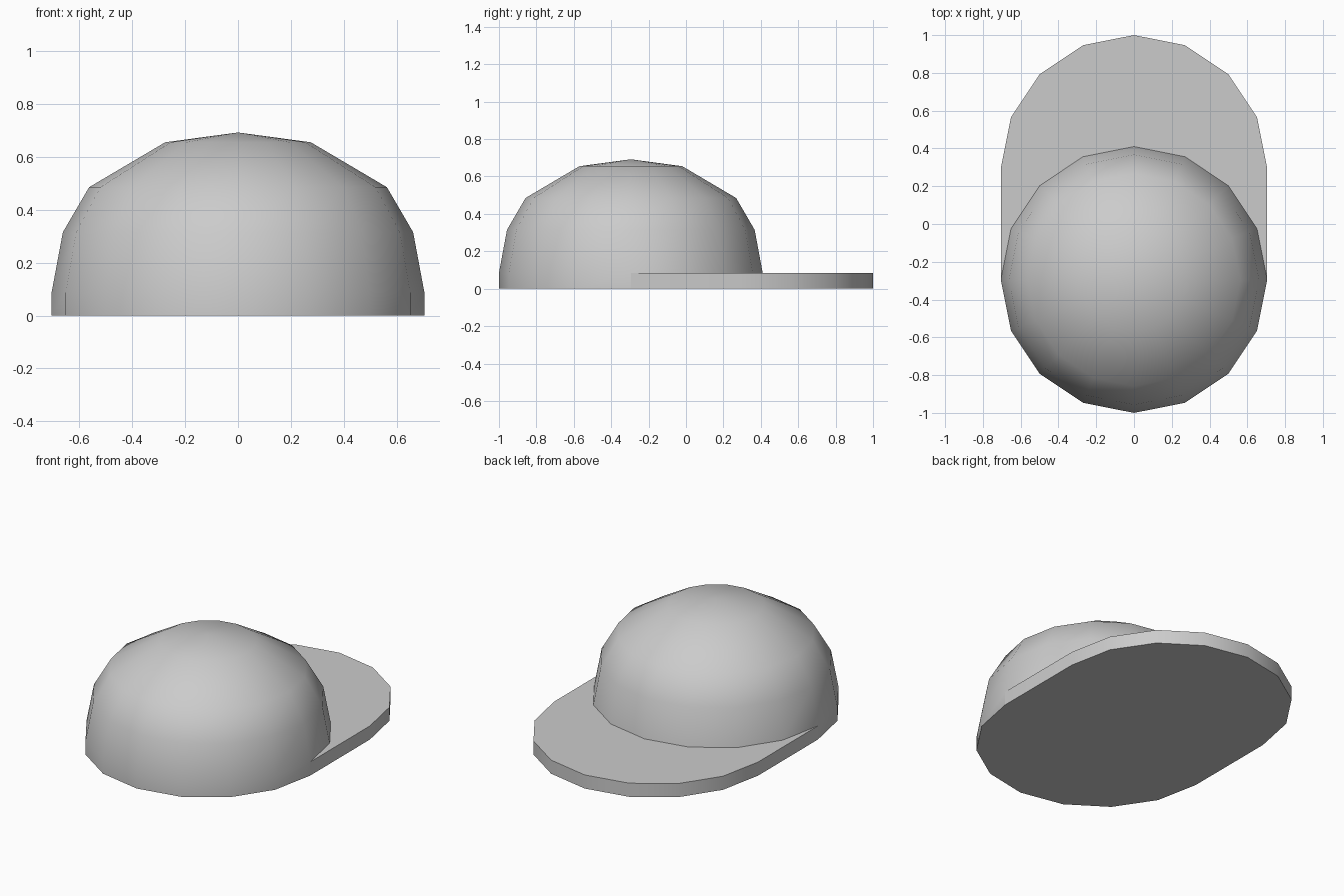
import bpy, bmesh, math

if "Cube" in bpy.data.objects:
    bpy.data.objects.remove(bpy.data.objects["Cube"])

SIDES = 16
RADIUS, CENTRE_Y = 0.705, -0.295
BRIM_H, BRIM_REACH = 0.085, 0.59


def ring(bm, r, z, shift=0.0, steps=range(SIDES)):
    return [bm.verts.new((r * math.cos(2 * math.pi * i / SIDES),
                          CENTRE_Y + shift + r * math.sin(2 * math.pi * i / SIDES), z))
            for i in steps]


def bridge(bm, a, b, closed=False):
    n = len(a)
    for i in range(n if closed else n - 1):
        j = (i + 1) % n
        bm.faces.new((a[i], a[j], b[j], b[i]))


def finish(bm, name):
    bmesh.ops.remove_doubles(bm, verts=bm.verts[:], dist=1e-5)
    bmesh.ops.recalc_face_normals(bm, faces=bm.faces[:])
    mesh = bpy.data.meshes.new(name)
    bm.to_mesh(mesh)
    bm.free()
    obj = bpy.data.objects.new(name, mesh)
    bpy.context.collection.objects.link(obj)
    bpy.ops.object.select_all(action='DESELECT')
    obj.select_set(True)
    bpy.context.view_layer.objects.active = obj
    bpy.ops.object.shade_smooth_by_angle(angle=math.radians(40))


# Crown: domed profile turned around its axis, plus the low wall at the back
bm = bmesh.new()
rings = [ring(bm, r, z) for r, z in
         ((RADIUS, BRIM_H), (0.662, 0.315), (0.563, 0.485), (0.275, 0.655))]
for low, high in zip(rings, rings[1:]):
    bridge(bm, low, high, closed=True)
apex = bm.verts.new((0, CENTRE_Y, 0.692))
for i in range(SIDES):
    bm.faces.new((rings[-1][i], rings[-1][(i + 1) % SIDES], apex))
back = range(SIDES // 2, SIDES + 1)
bridge(bm, ring(bm, RADIUS, 0, steps=back), ring(bm, RADIUS, BRIM_H, steps=back))
finish(bm, "crown")

# Brim: crescent top, outer wall and the flat underside of the whole cap
bm = bmesh.new()
front = range(SIDES // 2 + 1)
inner = ring(bm, RADIUS, BRIM_H, steps=front)
outer = ring(bm, RADIUS, BRIM_H, BRIM_REACH, front)
foot = ring(bm, RADIUS, 0, BRIM_REACH, front)
base_back = ring(bm, RADIUS, 0, steps=back)
bridge(bm, inner, outer)
bridge(bm, outer, foot)
bm.faces.new((outer[0], foot[0], base_back[-1], inner[0]))
bm.faces.new((outer[-1], inner[-1], base_back[0], foot[-1]))
bm.faces.new(foot + base_back)
finish(bm, "brim")
